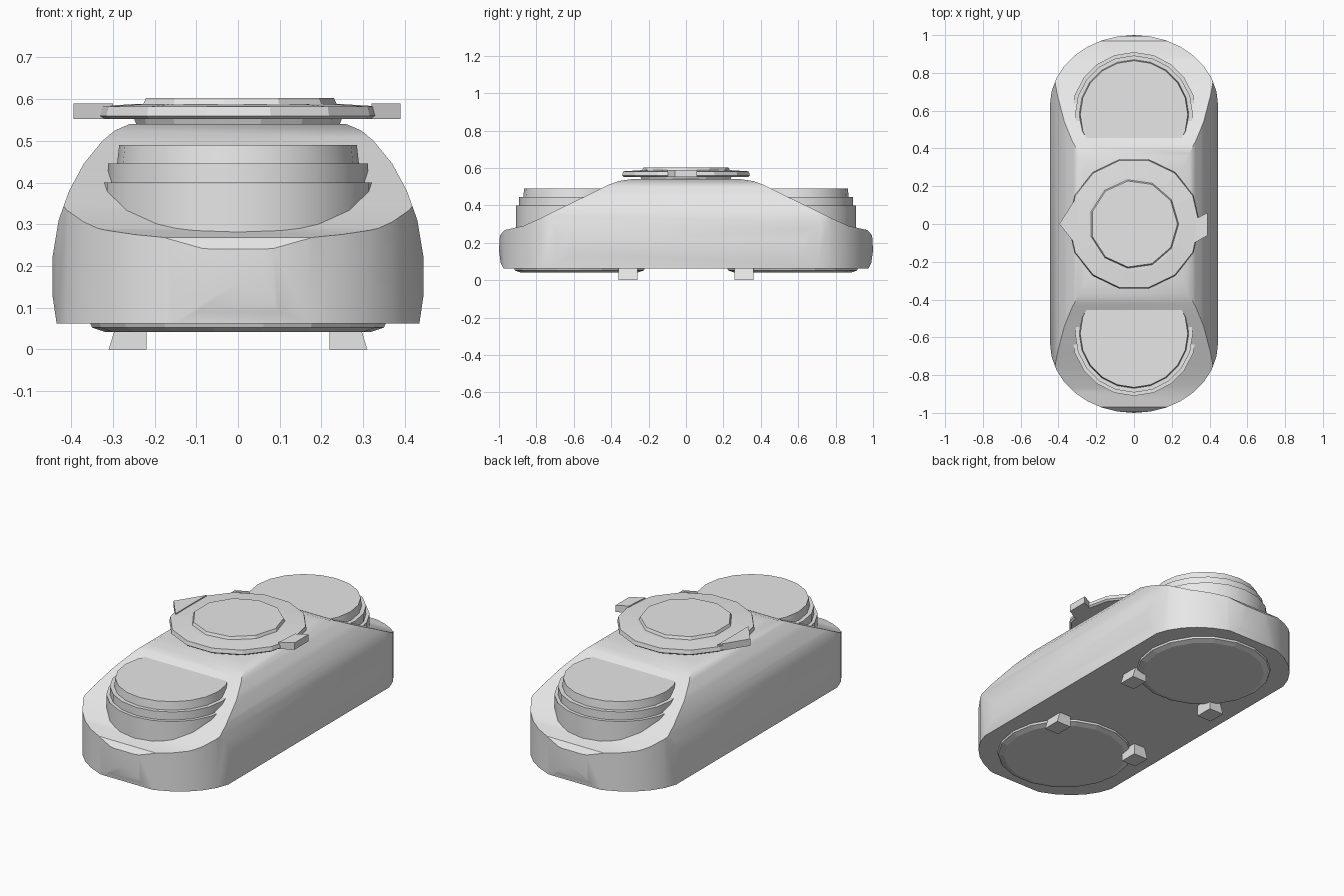
import bpy, bmesh
from math import sin, cos, pi, radians

cube = bpy.data.objects.get("Cube")
if cube:
    bpy.data.objects.remove(cube, do_unlink=True)

grey = bpy.data.materials.new("plain grey")
grey.use_nodes = True
grey.diffuse_color = (0.8, 0.8, 0.8, 1)
grey.node_tree.nodes["Principled BSDF"].inputs["Base Color"].default_value = (0.8, 0.8, 0.8, 1)


def finish(name, bm, angle=None):
    bmesh.ops.recalc_face_normals(bm, faces=bm.faces[:])
    mesh = bpy.data.meshes.new(name)
    bm.to_mesh(mesh)
    bm.free()
    mesh.materials.append(grey)
    obj = bpy.data.objects.new(name, mesh)
    bpy.context.collection.objects.link(obj)
    if angle:
        smooth(obj, angle)
    return obj


def smooth(obj, angle):
    bpy.ops.object.select_all(action='DESELECT')
    obj.select_set(True)
    bpy.context.view_layer.objects.active = obj
    bpy.ops.object.shade_smooth_by_angle(angle=radians(angle))


def prism(name, points, place, low, high):
    """Extrude a 2D outline; place(u, v, t) puts it in space."""
    bm = bmesh.new()
    rings = [[bm.verts.new(place(u, v, t)) for u, v in points] for t in (low, high)]
    n = len(points)
    bm.faces.new(rings[0])
    bm.faces.new(rings[1][::-1])
    for i in range(n):
        j = (i + 1) % n
        bm.faces.new((rings[0][i], rings[0][j], rings[1][j], rings[1][i]))
    return finish(name, bm)


def turned(name, profile, x, y, sides, angle=None):
    """Stack of rings (radius, height) closed at both ends."""
    bm = bmesh.new()
    rings = [[bm.verts.new((x + r * cos(2 * pi * i / sides), y + r * sin(2 * pi * i / sides), z))
              for i in range(sides)] for r, z in profile]
    bm.faces.new(rings[0])
    bm.faces.new(rings[-1])
    for a, b in zip(rings, rings[1:]):
        for i in range(sides):
            j = (i + 1) % sides
            bm.faces.new((a[i], a[j], b[j], b[i]))
    return finish(name, bm, angle)


def mirrored(half):
    return half + [(-u, v) for u, v in reversed(half)]


# Body: cross-section cut by the side profile and the rounded plan
section = mirrored([(0.435, 0.062), (0.445, 0.13), (0.445, 0.22), (0.43, 0.31), (0.405, 0.38),
                    (0.37, 0.445), (0.325, 0.5), (0.295, 0.525), (0.26, 0.54)])
side = mirrored([(0.97, 0.05), (0.99, 0.09), (1.0, 0.16), (0.995, 0.24), (0.97, 0.268),
                 (0.87, 0.29), (0.77, 0.335), (0.66, 0.39), (0.5, 0.467), (0.42, 0.508),
                 (0.36, 0.53), (0.28, 0.542)])
end = [(0.445 * cos(pi * i / 16), 0.63 + 0.37 * sin(pi * i / 16)) for i in range(17)]
plan = end + [(-x, -y) for x, y in end]

body = prism("body", section, lambda u, v, t: (u, t, v), -1.1, 1.1)
cutters = [prism("side_cutter", side, lambda u, v, t: (t, u, v), -0.6, 0.6),
           prism("plan_cutter", plan, lambda u, v, t: (u, v, t), -0.1, 0.8)]
bpy.context.view_layer.objects.active = body
for cutter in cutters:
    mod = body.modifiers.new("shape", 'BOOLEAN')
    mod.operation = 'INTERSECT'
    mod.solver = 'EXACT'
    mod.object = cutter
    bpy.ops.object.modifier_apply(modifier=mod.name)
for cutter in cutters:
    bpy.data.objects.remove(cutter, do_unlink=True)
smooth(body, 32)

# Stepped drums on the end slopes, shallow discs underneath
for label, s in (("front", -1), ("back", 1)):
    turned(label + "_drum", [(0.33, 0.2), (0.33, 0.4), (0.312, 0.4), (0.312, 0.445),
                             (0.29, 0.445), (0.285, 0.49)], 0, s * 0.58, 20, 30)
    turned(label + "_base_disc", [(0.355, 0.065), (0.35, 0.052), (0.32, 0.042)], 0, s * 0.57, 18)

    # Small tapered feet
    for hand, h in (("right", -1), ("left", 1)):
        foot = [(h * 0.22, 0), (h * 0.31, 0), (h * 0.29, 0.065), (h * 0.22, 0.065)]
        prism(f"{label}_{hand}_foot", foot, lambda u, v, t: (u, t, v), s * 0.26, s * 0.36)

# Central dial: neck, wide rim and raised cap
turned("dial_neck", [(0.24, 0.53), (0.25, 0.555)], 0, 0, 14)
turned("dial_rim", [(0.34, 0.552), (0.35, 0.56), (0.345, 0.582), (0.25, 0.588)], 0, 0, 14)
turned("dial_cap", [(0.24, 0.58), (0.23, 0.603)], 0, 0, 11)

# Pointed tabs on the rim
for name, outline in (
        ("right_tab", [(-0.3, 0.15), (-0.395, 0), (-0.3, -0.12)]),
        ("left_tab", [(0.32, -0.1), (0.39, -0.06), (0.39, 0.06), (0.33, 0.03)])):
    prism(name, outline, lambda u, v, t: (u, v, t), 0.552, 0.59)
